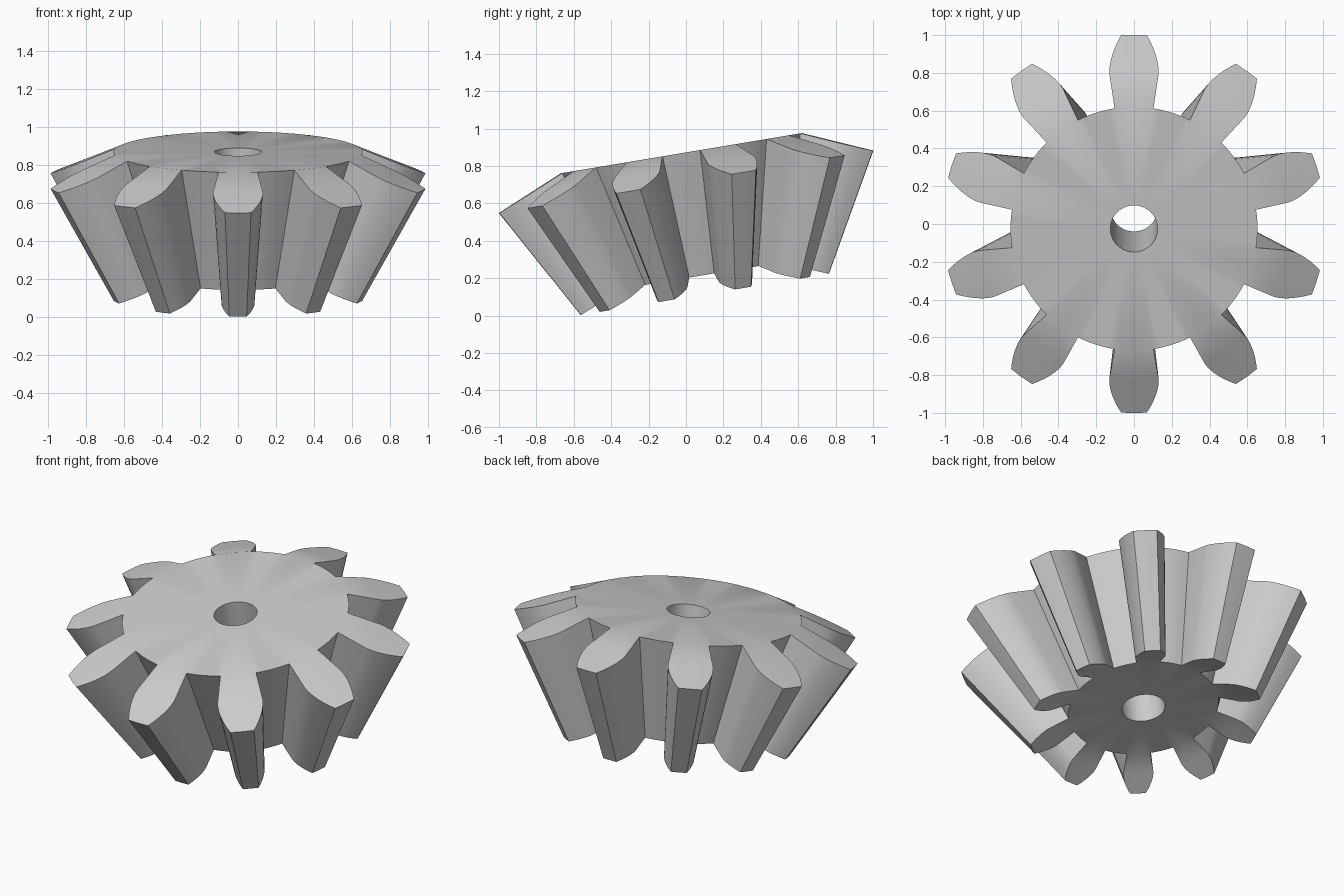
import bpy, bmesh, math
from mathutils import Matrix, Vector

cube = bpy.data.objects.get("Cube")
if cube:
    bpy.data.objects.remove(cube, do_unlink=True)

TEETH = 10
ROOT, BASE, TIP, BORE = 0.654, 0.83, 1.015, 0.125
TIP_DROP = 0.155       # how far the tooth end slopes below the hub face
APEX = -1.966          # cone apex on the axis
TAPER = 0.663          # size of the small end relative to the large end
HALF = 0.158           # half angle of a tooth at its root
PITCH = math.tau / TEETH
ROOT_STEPS = 6


def point(r, angle, small):
    """Point on the large end, or its copy scaled towards the apex."""
    z = -TIP_DROP * (r - ROOT) / (TIP - ROOT) if r > ROOT else 0
    if small:
        z = APEX + (z - APEX) * TAPER
        r = r if r == BORE else r * TAPER
    return Vector((r * math.cos(angle), r * math.sin(angle), z))


def half_angle(r):
    """Radial flank up to the base circle, involute above it."""
    if r <= BASE:
        return HALF
    phi = math.acos(BASE / r)
    return HALF - (math.tan(phi) - phi)


bm = bmesh.new()


def quad(*corners):
    bm.faces.new([bm.verts.new(c) for c in corners])


def wall(a, b):
    quad(point(*a, False), point(*b, False), point(*b, True), point(*a, True))


radii = [ROOT, BASE] + [BASE + (TIP - BASE) * i / 6 for i in range(1, 7)]
for k in range(TEETH):
    mid = math.pi / 2 + k * PITCH
    gap = PITCH - 2 * HALF
    roots = [mid + HALF + gap * i / ROOT_STEPS for i in range(ROOT_STEPS + 1)]
    hub = [mid - HALF, mid] + roots

    # hub faces and bore
    for a, b in zip(hub, hub[1:]):
        for small in (False, True):
            quad(*(point(r, t, small) for r, t in
                   ((BORE, a), (ROOT, a), (ROOT, b), (BORE, b))))
        wall((BORE, a), (BORE, b))

    # valley between teeth
    for a, b in zip(roots, roots[1:]):
        wall((ROOT, a), (ROOT, b))

    # tooth ends, flanks and tip
    for side in (-1, 1):
        for r, s in zip(radii, radii[1:]):
            a, b = mid + side * half_angle(r), mid + side * half_angle(s)
            for small in (False, True):
                quad(*(point(q, t, small) for q, t in
                       ((r, mid), (s, mid), (s, b), (r, a))))
            wall((r, a), (s, b))
        wall((TIP, mid), (TIP, mid + side * half_angle(TIP)))

bmesh.ops.remove_doubles(bm, verts=bm.verts, dist=0.0005)
bmesh.ops.recalc_face_normals(bm, faces=bm.faces)

# tilt the gear so that its face leans to the front
tilt = Matrix.Rotation(math.radians(9.46), 4, 'X')
bm.transform(Matrix.Translation((0, -0.025, 0.868)) @ tilt)

mesh = bpy.data.meshes.new("bevel_gear")
bm.to_mesh(mesh)
bm.free()
gear = bpy.data.objects.new("bevel_gear", mesh)
bpy.context.collection.objects.link(gear)

steel = bpy.data.materials.new("light_grey")
steel.use_nodes = True
colour = (0.6, 0.6, 0.6, 1)
steel.diffuse_color = colour
steel.node_tree.nodes["Principled BSDF"].inputs["Base Color"].default_value = colour
mesh.materials.append(steel)

bpy.ops.object.select_all(action='DESELECT')
gear.select_set(True)
bpy.context.view_layer.objects.active = gear
bpy.ops.object.shade_smooth_by_angle(angle=math.radians(30))
